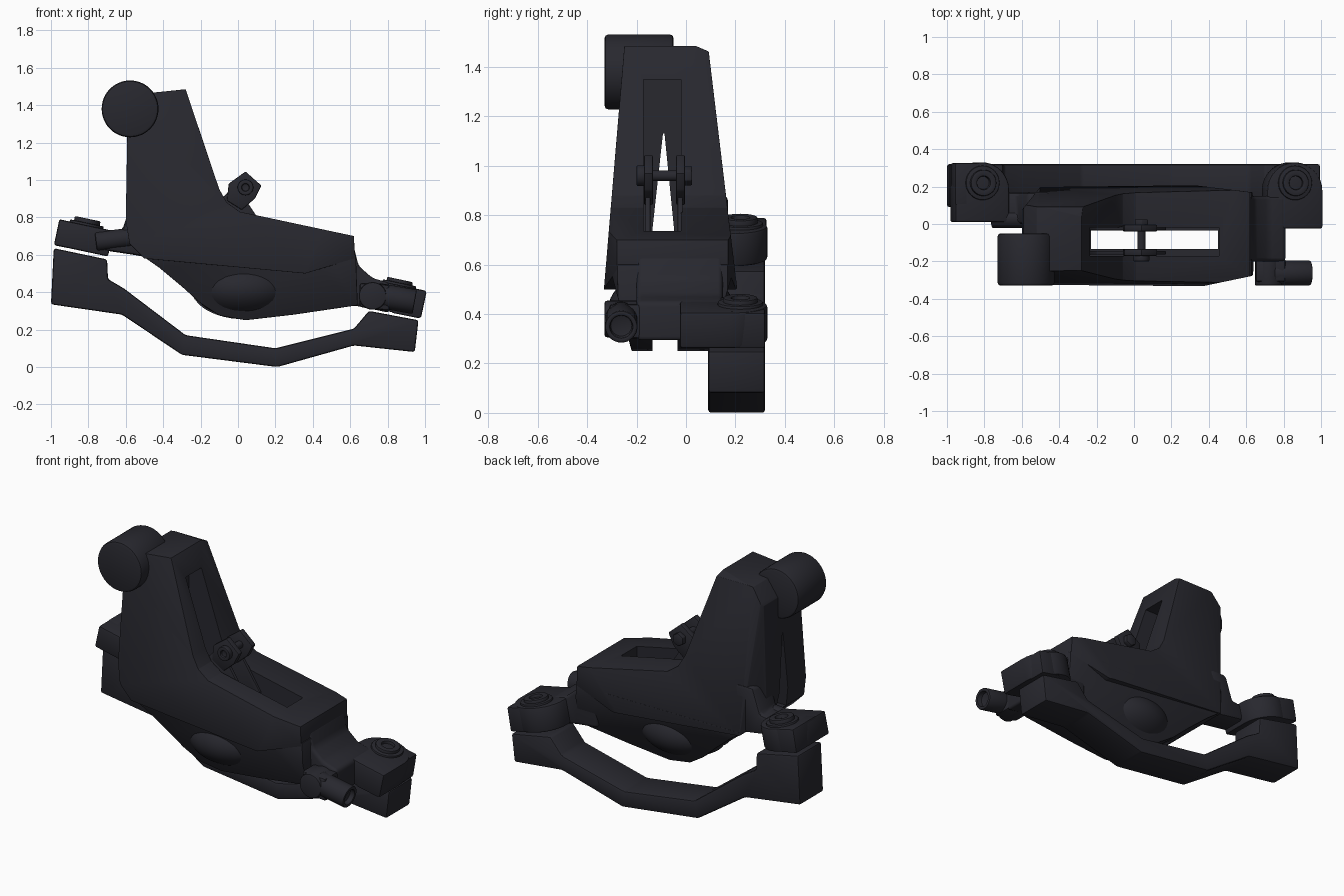
import bpy, bmesh, math
from mathutils import Vector, Matrix

default = bpy.data.objects.get("Cube")
if default:
    bpy.data.objects.remove(default, do_unlink=True)

COLOUR = (0.021, 0.021, 0.028, 1)
mat = bpy.data.materials.new("dark anodised metal")
mat.use_nodes = True
mat.diffuse_color = COLOUR
bsdf = next(n for n in mat.node_tree.nodes if n.type == 'BSDF_PRINCIPLED')
bsdf.inputs["Base Color"].default_value = COLOUR
bsdf.inputs["Roughness"].default_value = 0.6


def finish(name, bm, bevel=0.0, segments=2, chops=(), angle=20):
    """Trim with planes, round the sharp edges and make the object."""
    for co, no in chops:
        geom = bm.verts[:] + bm.edges[:] + bm.faces[:]
        cut = bmesh.ops.bisect_plane(bm, geom=geom, plane_co=co, plane_no=no, clear_outer=True)
        rim = [e for e in cut["geom_cut"] if isinstance(e, bmesh.types.BMEdge)]
        if rim:
            bmesh.ops.contextual_create(bm, geom=rim)
    bmesh.ops.recalc_face_normals(bm, faces=bm.faces[:])
    if bevel:
        sharp = [e for e in bm.edges if e.is_manifold and e.calc_face_angle() > math.radians(angle)]
        bmesh.ops.bevel(bm, geom=sharp, offset=bevel, segments=segments, profile=0.5,
                        affect='EDGES', clamp_overlap=True)
    mesh = bpy.data.meshes.new(name)
    bm.to_mesh(mesh)
    bm.free()
    mesh.materials.append(mat)
    ob = bpy.data.objects.new(name, mesh)
    bpy.context.collection.objects.link(ob)
    return ob


def prism(name, outline, front, back, **kw):
    """Side outline in x and z, running from front(z) to back(z) in y."""
    f = front if callable(front) else lambda z: front
    b = back if callable(back) else lambda z: back
    bm = bmesh.new()
    near = [bm.verts.new((x, f(z), z)) for x, z in outline]
    far = [bm.verts.new((x, b(z), z)) for x, z in outline]
    bm.faces.new(near)
    bm.faces.new(far)
    for i in range(len(outline)):
        j = (i + 1) % len(outline)
        bm.faces.new((near[i], near[j], far[j], far[i]))
    return finish(name, bm, **kw)


def rod(name, start, end, radius, bevel=0.0, sides=32, radius2=None, socket=0.0):
    """Cylinder between two points, with an optional socket in its end."""
    a, b = Vector(start), Vector(end)
    axis = b - a
    bm = bmesh.new()
    bmesh.ops.create_cone(bm, cap_ends=True, segments=sides, radius1=radius,
                          radius2=radius2 or radius, depth=axis.length)
    if socket:
        top = max(bm.faces, key=lambda q: q.calc_center_median().z)
        bmesh.ops.inset_region(bm, faces=[top], thickness=radius - socket)
        hole = bmesh.ops.extrude_discrete_faces(bm, faces=[top])["faces"][0]
        bmesh.ops.translate(bm, verts=hole.verts, vec=(0, 0, -socket * 0.7))
    turn = axis.to_track_quat('Z', 'Y').to_matrix().to_4x4()
    bmesh.ops.transform(bm, verts=bm.verts, matrix=Matrix.Translation((a + b) / 2) @ turn)
    return finish(name, bm, bevel, angle=40)


def carve(ob, cutters):
    bpy.context.view_layer.objects.active = ob
    for c in cutters:
        mod = ob.modifiers.new("slot", 'BOOLEAN')
        mod.operation, mod.solver, mod.object = 'DIFFERENCE', 'EXACT', c
        bpy.ops.object.modifier_apply(modifier=mod.name)


# Main body: tower and long block, with tapering flanks
side_trims = [((0.38, -0.33, 0), (0.05, -0.24, 0)),
              ((0.3, 0.21, 0), (0.04, 0.33, 0)),
              ((-0.5, 0.2, 0), (-0.1, 0.08, 0))]
body = prism("upper_body",
             [(-0.58, 0.66), (-0.6, 0.78), (-0.59, 1.36), (-0.52, 1.46), (-0.28, 1.485),
              (-0.1, 0.95), (-0.06, 0.88), (0.01, 0.83), (0.62, 0.7), (0.625, 0.58),
              (0.36, 0.5), (-0.5, 0.58)],
             lambda z: -0.25 - (1.48 - z) * 0.084, lambda z: 0.09 + (1.48 - z) * 0.12,
             bevel=0.012, chops=side_trims + [((0, 0.04, 1.485), (0, 0.03, 0.07))])
lower = prism("lower_body",
              [(-0.52, 0.6), (-0.42, 0.53), (-0.3, 0.43), (-0.2, 0.34), (-0.1, 0.275),
               (0.04, 0.25), (0.3, 0.28), (0.64, 0.33), (0.63, 0.6), (0.36, 0.6)],
              lambda z: -0.22 - (z - 0.25) * 0.26, lambda z: 0.1 + (z - 0.25) * 0.28,
              bevel=0.02, chops=side_trims)

# Rounded piston housing swelling out of the lower flanks
bm = bmesh.new()
bmesh.ops.create_uvsphere(bm, u_segments=48, v_segments=24, radius=1)
bmesh.ops.transform(bm, verts=bm.verts, matrix=Matrix.Translation((0.03, -0.06, 0.42))
                    @ Matrix.Diagonal((0.28, 0.255, 0.165, 1)))
piston = finish("piston_housing", bm)

# Pad slot: wide opening on top, narrow way out below and through the tower
slots = [prism("slot_wide", [(-0.32, 0.62), (-0.32, 1.35), (0.3, 1.35), (0.455, 1.0), (0.455, 0.62)],
               -0.172, -0.02),
         prism("slot_bottom", [(-0.23, 0.1), (-0.23, 0.8), (0.45, 0.8), (0.45, 0.1)], -0.135, -0.035),
         prism("slot_rear", [(-0.8, 0.66), (-0.8, 1.13), (-0.25, 1.13), (-0.25, 0.66)],
               lambda z: -0.145 + (z - 0.66) * 0.11, lambda z: -0.04 - (z - 0.66) * 0.1)]
for part in (body, lower, piston):
    carve(part, slots)
for s in slots:
    bpy.data.objects.remove(s, do_unlink=True)

# Pad plates with their tabs, joined by a retaining pin
for side, y in (("front", -0.152), ("back", -0.022)):
    prism(side + "_pad_plate", [(-0.24, 0.62), (-0.2, 0.78), (-0.03, 0.96), (0.05, 0.88), (0.17, 0.7), (0.17, 0.62)],
          y - 0.012, y + 0.008, bevel=0.003)
    prism(side + "_pad_tab", [(-0.06, 0.89), (-0.05, 0.98), (0.04, 1.045), (0.125, 0.97), (0.09, 0.9), (0.02, 0.84)],
          y - 0.018, y + 0.018, bevel=0.006)
rod("pad_pin", (0.04, -0.17, 0.96), (0.04, 0.0, 0.96), 0.022)
rod("pin_head", (0.04, -0.165, 0.96), (0.04, -0.2, 0.96), 0.042, 0.005, socket=0.02)
rod("pin_clip", (0.04, -0.01, 0.96), (0.04, 0.025, 0.96), 0.04, 0.005, sides=6)

# Round knob on the tower
rod("tower_knob", (-0.577, -0.05, 1.38), (-0.577, -0.33, 1.38), 0.152, 0.016, sides=48)

# Right-end neck and hose port
prism("hose_end_neck", [(0.5, 0.66), (0.62, 0.64), (0.645, 0.54), (0.72, 0.475), (0.81, 0.45),
                        (0.81, 0.29), (0.64, 0.325), (0.5, 0.34)],
      -0.2, 0.15, bevel=0.02, segments=3)
rod("hose_boss", (0.72, -0.1, 0.38), (0.72, -0.33, 0.38), 0.074, 0.01)
prism("hose_block", [(0.65, 0.45), (0.81, 0.44), (0.81, 0.3), (0.65, 0.32)], -0.31, -0.18, bevel=0.015)
rod("hose_fitting", (0.74, -0.262, 0.385), (0.945, -0.262, 0.348), 0.066, 0.008, socket=0.045)

# Flared arm toward the rear mount
prism("mount_arm", [(-0.76, 0.63), (-0.76, 0.71), (-0.62, 0.73), (-0.57, 0.88), (-0.45, 0.88),
                    (-0.45, 0.58), (-0.56, 0.6)], 0.0, 0.17, bevel=0.02)
rod("arm_stub", (-0.76, 0.03, 0.67), (-0.5, 0.03, 0.7), 0.052, 0.008)


def mount_lug(side, x, z, front, half, thick, lift):
    """Tilted ear with a round back, and the bolt standing in it."""
    tilt = Matrix.Translation((x, 0, z)) @ Matrix.Rotation(math.radians(12), 4, 'Y')
    centre = 0.33 - half
    pts = [(-half, front), (half, front)]
    pts += [(half * math.cos(t * math.pi / 16), centre + half * math.sin(t * math.pi / 16)) for t in range(17)]
    bm = bmesh.new()
    face = bm.faces.new([bm.verts.new((px, py, -thick / 2)) for px, py in pts])
    top = bmesh.ops.extrude_face_region(bm, geom=[face])["geom"]
    bmesh.ops.translate(bm, verts=[v for v in top if isinstance(v, bmesh.types.BMVert)], vec=(0, 0, thick))
    bmesh.ops.transform(bm, verts=bm.verts, matrix=tilt)
    finish(side + "_mount_lug", bm, 0.012, angle=40)
    for part, r, low, high, hole in (("washer", 0.092, 0, 0.012, 0), ("bolt", 0.07, 0, lift, 0.036)):
        rod(side + "_" + part, tilt @ Vector((0, 0.22, thick / 2 - 0.01 + low)),
            tilt @ Vector((0, 0.22, thick / 2 + high)), r, 0.006, socket=hole)


mount_lug("right", -0.825, 0.69, 0.01, 0.148, 0.14, 0.035)
mount_lug("left", 0.845, 0.365, -0.025, 0.152, 0.15, 0.03)
prism("right_lug_corner", [(-0.955, 0.79), (-0.98, 0.65), (-0.8, 0.615), (-0.8, 0.755)], 0.1, 0.325, bevel=0.008)
prism("left_lug_corner", [(0.85, 0.435), (0.995, 0.405), (0.97, 0.26), (0.82, 0.29)], -0.025, 0.32, bevel=0.01)

# Cranked bracket behind the body
prism("mount_bracket",
      [(-0.985, 0.635), (-0.7, 0.575), (-0.695, 0.47), (-0.61, 0.42), (-0.28, 0.17), (0.2, 0.1),
       (0.62, 0.205), (0.7, 0.3), (0.965, 0.25), (0.945, 0.08), (0.62, 0.115), (0.21, 0.0),
       (-0.3, 0.065), (-0.62, 0.28), (-1.0, 0.335)],
      0.09, 0.32, bevel=0.012)

# Smooth shading that keeps the edges crisp
bpy.ops.object.select_all(action='DESELECT')
for ob in bpy.context.collection.objects:
    if ob.type == 'MESH' and mat.name in ob.data.materials:
        ob.select_set(True)
        bpy.context.view_layer.objects.active = ob
bpy.ops.object.shade_smooth_by_angle(angle=math.radians(35))
